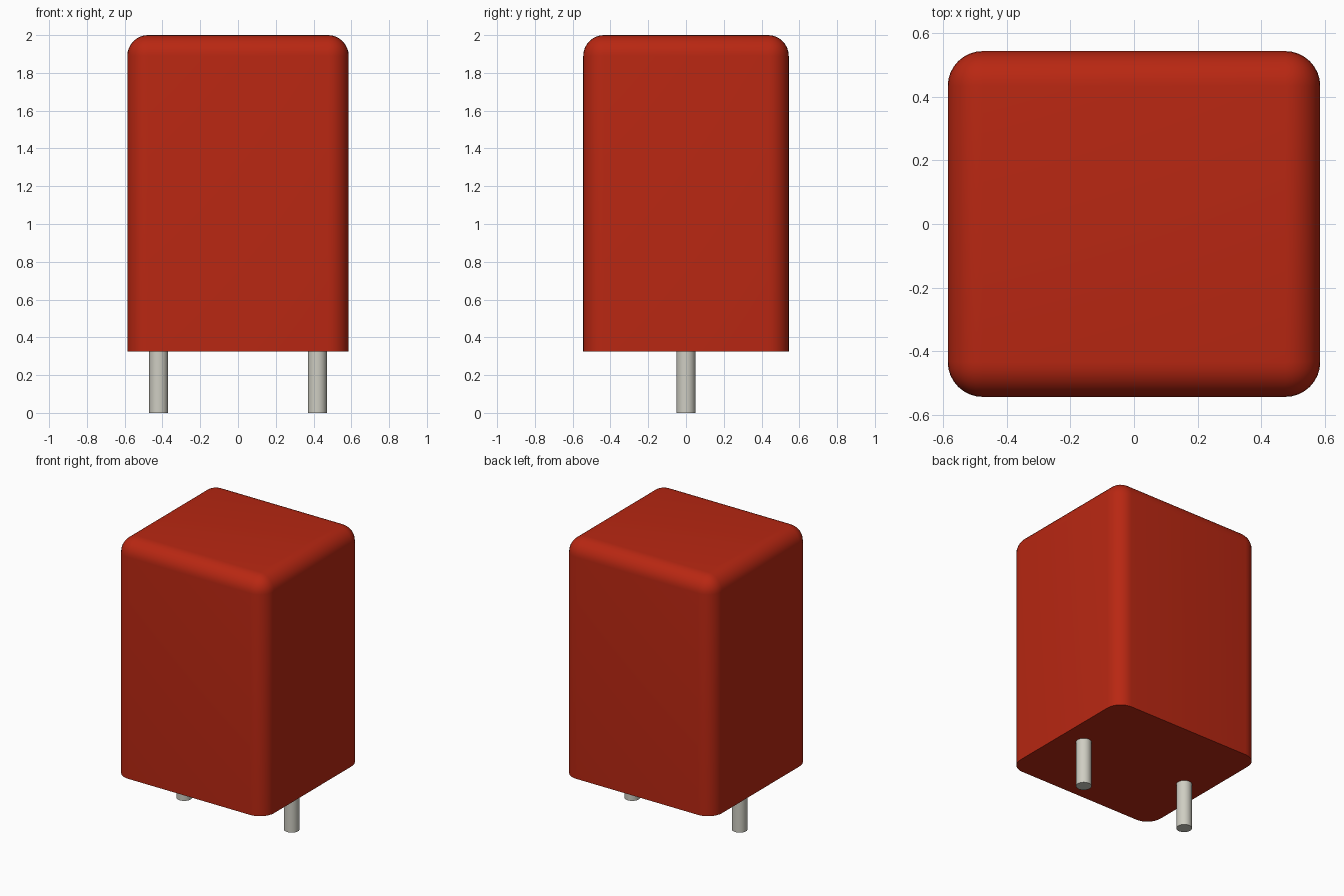
import bpy, bmesh, math
from mathutils import Matrix

cube = bpy.data.objects.get("Cube")
if cube:
    bpy.data.objects.remove(cube, do_unlink=True)


def make_material(name, rgb):
    mat = bpy.data.materials.new(name)
    mat.use_nodes = True
    mat.diffuse_color = (*rgb, 1)
    mat.node_tree.nodes["Principled BSDF"].inputs["Base Color"].default_value = (*rgb, 1)
    return mat


def make_object(name, bm, mat):
    bmesh.ops.recalc_face_normals(bm, faces=bm.faces)
    mesh = bpy.data.meshes.new(name)
    bm.to_mesh(mesh)
    bm.free()
    mesh.materials.append(mat)
    obj = bpy.data.objects.new(name, mesh)
    bpy.context.collection.objects.link(obj)
    bpy.ops.object.select_all(action='DESELECT')
    obj.select_set(True)
    bpy.context.view_layer.objects.active = obj
    bpy.ops.object.shade_smooth_by_angle(angle=math.radians(35))
    return obj


red = make_material("red plastic", (0.48, 0.020, 0.006))
metal = make_material("tinned metal", (0.62, 0.61, 0.54))

WIDTH, DEPTH, BOTTOM, TOP, RADIUS = 1.172, 1.088, 0.325, 2.0, 0.11

# Body: box with every edge rounded except those around the flat base
bm = bmesh.new()
size = Matrix.Diagonal((WIDTH, DEPTH, TOP - BOTTOM, 1))
bmesh.ops.create_cube(bm, size=1, matrix=Matrix.Translation((0, 0, (TOP + BOTTOM) / 2)) @ size)
rounded = [e for e in bm.edges if max(v.co.z for v in e.verts) > BOTTOM + 0.1]
bmesh.ops.bevel(bm, geom=rounded, offset=RADIUS, offset_type='OFFSET',
                segments=8, profile=0.5, affect='EDGES', clamp_overlap=True)
make_object("body", bm, red)

# Two round pins under the body, seated slightly inside it
PIN_RADIUS, PIN_X, PIN_TOP = 0.05, 0.42, BOTTOM + 0.02
for name, side in (("left_pin", 1), ("right_pin", -1)):
    bm = bmesh.new()
    bmesh.ops.create_cone(bm, cap_ends=True, segments=32, radius1=PIN_RADIUS,
                          radius2=PIN_RADIUS, depth=PIN_TOP,
                          matrix=Matrix.Translation((side * PIN_X, 0, PIN_TOP / 2)))
    make_object(name, bm, metal)
